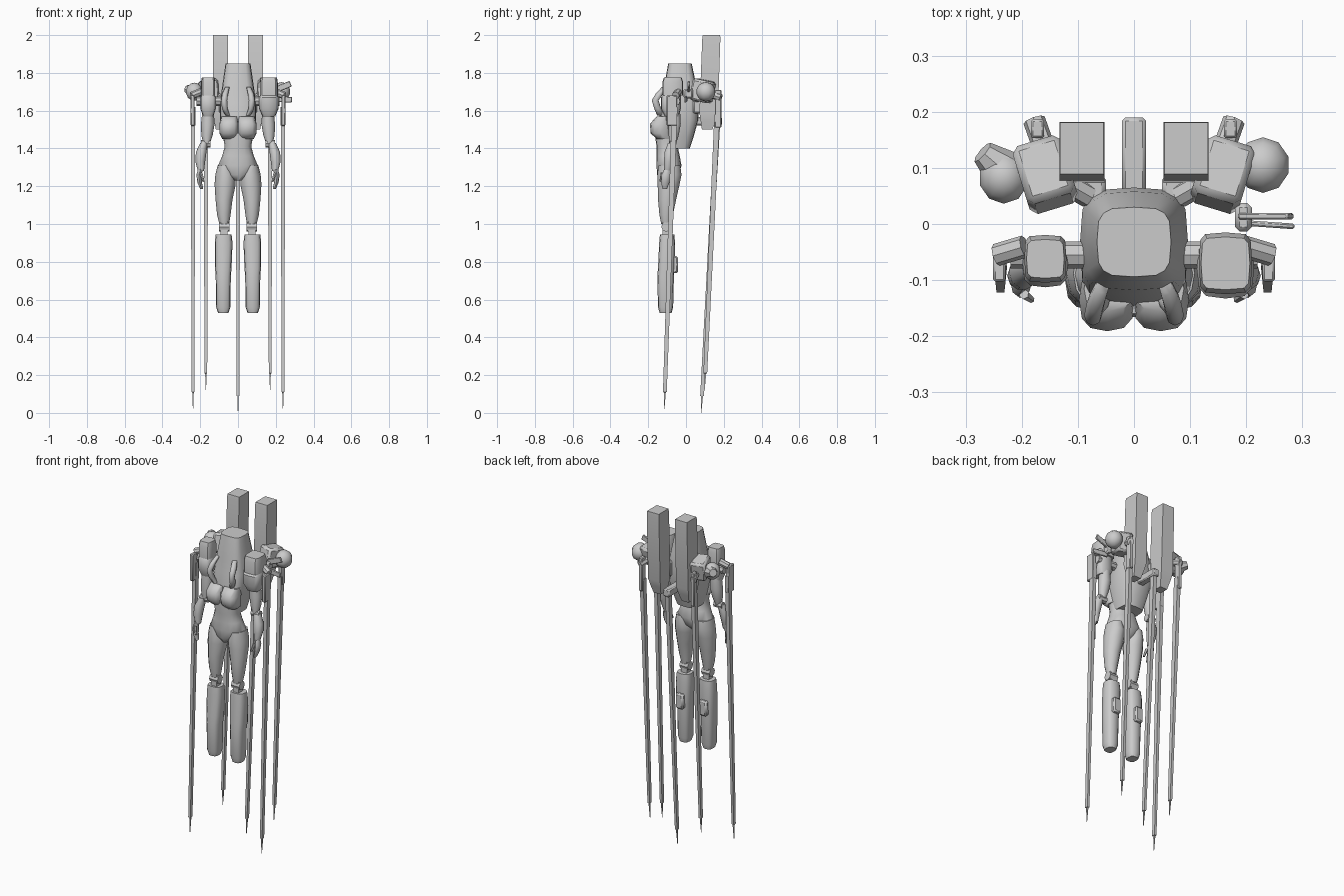
import bpy, bmesh, math
from mathutils import Vector, Matrix


def finish(name, bm, smooth=40):
    bmesh.ops.recalc_face_normals(bm, faces=bm.faces[:])
    me = bpy.data.meshes.new(name)
    bm.to_mesh(me)
    bm.free()
    ob = bpy.data.objects.new(name, me)
    bpy.context.collection.objects.link(ob)
    bpy.ops.object.select_all(action='DESELECT')
    ob.select_set(True)
    bpy.context.view_layer.objects.active = ob
    bpy.ops.object.shade_smooth_by_angle(angle=math.radians(smooth))
    return ob


def loft(name, rings, n=8, smooth=40, power=1.0):
    """Stack of horizontal sections: (x, y, z, half width, half depth)."""
    bm = bmesh.new()
    k = 1 / math.cos(math.pi / n) if n == 4 else 1.0
    off = math.pi / n if n == 4 else 0
    loops = []
    for x, y, z, hx, hy in rings:
        loop = []
        for i in range(n):
            a = 2 * math.pi * i / n + off
            c, s = math.cos(a), math.sin(a)
            c = math.copysign(abs(c) ** power, c) * k
            s = math.copysign(abs(s) ** power, s) * k
            loop.append(bm.verts.new((x + c * hx, y + s * hy, z)))
        loops.append(loop)
    for a, b in zip(loops, loops[1:]):
        for i in range(n):
            j = (i + 1) % n
            bm.faces.new((a[i], a[j], b[j], b[i]))
    bm.faces.new(loops[0])
    bm.faces.new(loops[-1])
    return finish(name, bm, smooth)


def rod(name, a, b, r1, r2=None, n=8):
    a, b = Vector(a), Vector(b)
    d = b - a
    m = Matrix.Translation((a + b) / 2) @ d.to_track_quat('Z', 'Y').to_matrix().to_4x4()
    bm = bmesh.new()
    bmesh.ops.create_cone(bm, cap_ends=True, segments=n, radius1=r1,
                          radius2=r1 if r2 is None else r2, depth=d.length, matrix=m)
    return finish(name, bm)


def box(name, c, size, rot=(0, 0, 0), bevel=0.008):
    bm = bmesh.new()
    bmesh.ops.create_cube(bm, size=1, matrix=Matrix.Diagonal((*size, 1)))
    if bevel:
        bmesh.ops.bevel(bm, geom=bm.edges[:], offset=bevel, segments=1, affect='EDGES')
    ob = finish(name, bm)
    ob.location = c
    ob.rotation_euler = [math.radians(v) for v in rot]
    return ob


def ball(name, c, r, scale=(1, 1, 1)):
    bm = bmesh.new()
    bmesh.ops.create_uvsphere(bm, u_segments=10, v_segments=7, radius=r,
                              matrix=Matrix.Translation(c) @ Matrix.Diagonal((*scale, 1)))
    return finish(name, bm)


def spike(name, x, y0, z0, y1, z1):
    ys = lambda t: y0 + (y1 - y0) * t
    f = 1 - 0.09 / (z0 - z1)
    loft(name, [(x, ys(0), z0, .012, .015), (x, ys(f), z1 + .09, .007, .010),
                (x, ys(f), z1 + .089, .004, .005), (x, y1, z1, .001, .001)], 4)


# Tall collar and torso, with the wedge at the back
loft("upper_torso", [(0, -.055, 1.40, .066, .075), (0, -.05, 1.46, .080, .090),
                     (0, -.04, 1.55, .096, .105), (0, -.03, 1.64, .096, .095),
                     (0, -.03, 1.72, .085, .088), (0, -.032, 1.85, .066, .062)],
     16, 40, .55)
# Waist and pelvis
loft("abdomen", [(0, -.10, 1.23, .018, .035), (0, -.095, 1.26, .062, .058),
                 (0, -.09, 1.31, .105, .066), (0, -.095, 1.36, .084, .062),
                 (0, -.10, 1.41, .070, .056), (0, -.10, 1.48, .082, .066),
                 (0, -.09, 1.54, .090, .070)], 16, 50, .85)
for s, side in ((-1, "left"), (1, "right")):
    # Chest plates and the bent handles above them
    loft("chest_" + side, [(s * .045, -.115, 1.45, .038, .040), (s * .048, -.135, 1.48, .050, .052),
                           (s * .048, -.135, 1.53, .050, .056), (s * .045, -.115, 1.57, .044, .040)],
         12, 50, .75)
    loft("chest_handle_" + side, [(s * .055, -.135, 1.575, .012, .018), (s * .070, -.150, 1.61, .015, .018),
                                  (s * .073, -.163, 1.655, .016, .018), (s * .068, -.140, 1.69, .016, .020),
                                  (s * .056, -.110, 1.725, .012, .018)], 8, 60)
    # Thigh, knee joint and armoured shin
    loft("thigh_" + side, [(s * .073, -.105, 1.00, .026, .026), (s * .075, -.105, 1.05, .036, .036),
                           (s * .074, -.100, 1.13, .045, .048), (s * .068, -.092, 1.21, .056, .058),
                           (s * .066, -.088, 1.26, .054, .064), (s * .070, -.088, 1.31, .038, .058)], 12, 60)
    rod("knee_pin_" + side, (s * .045, -.105, .985), (s * .100, -.105, .985), .026)
    loft("knee_link_" + side, [(s * .073, -.105, .92, .018, .02), (s * .073, -.105, 1.02, .020, .02)], 4)
    loft("shin_" + side, [(s * .078, -.108, .53, .028, .032), (s * .078, -.108, .56, .038, .040),
                          (s * .078, -.108, .72, .040, .044), (s * .078, -.104, .77, .044, .044),
                          (s * .076, -.100, .90, .047, .042), (s * .076, -.100, .945, .042, .038)],
         12, 40, .7)
    box("calf_block_" + side, (s * .078, -.062, .785), (.05, .04, .09))
    # Shoulder axle, armour and peg carrying the front spike
    rod("shoulder_axle_" + side, (s * .08, -.055, 1.65), (s * .22, -.055, 1.65), .024)
    w = .075 if s < 0 else .095
    d = .085 if s < 0 else .110
    cx = s * (.158 if s < 0 else .163)
    cy = -.062 if s < 0 else -.070
    loft("shoulder_cap_" + side, [(cx, cy, 1.68, w / 2, d / 2), (cx, cy, 1.75, w / 2, d / 2),
                                  (cx, cy, 1.775, w / 2 - .004, d / 2 - .008)], 12, 40, .4)
    loft("shoulder_guard_" + side, [(cx, cy - .005, 1.57, w * .36, d * .34), (cx, cy - .01, 1.61, w * .54, d * .48),
                                    (cx, cy - .01, 1.67, w * .54, d * .48), (cx, cy, 1.69, w * .44, d * .4)],
         12, 40, .6)
    rod("front_peg_" + side, (s * .195, -.04, 1.70), (s * .245, -.055, 1.68), .020)
    box("front_spike_mount_" + side, (s * .240, -.075, 1.60), (.022, .055, .16), (0, 0, 0), .004)
    spike("front_spike_" + side, s * .238, -.06, 1.62, -.115, .02)
    # Arm and hand
    loft("upper_arm_" + side, [(s * .166, -.070, 1.43, .018, .020), (s * .164, -.065, 1.47, .030, .028),
                               (s * .160, -.060, 1.53, .036, .034), (s * .158, -.06, 1.60, .030, .030)], 10, 60)
    rod("elbow_" + side, (s * .145, -.07, 1.425), (s * .197, -.07, 1.425), .020)
    loft("forearm_" + side, [(s * .196, -.098, 1.28, .016, .018), (s * .200, -.092, 1.33, .026, .026),
                             (s * .195, -.085, 1.38, .028, .030), (s * .180, -.074, 1.43, .020, .022)], 10, 60)
    loft("hand_" + side, [(s * .192, -.112, 1.185, .008, .012), (s * .203, -.110, 1.22, .012, .022),
                          (s * .207, -.105, 1.26, .013, .024), (s * .198, -.098, 1.29, .014, .018)], 8, 60)
    rod("thumb_" + side, (s * .196, -.125, 1.27), (s * .183, -.135, 1.225), .009, .006, 6)
    # Upright back canister and its bracket
    loft("canister_" + side, [(s * .093, .112, 1.50, .024, .028), (s * .093, .117, 1.55, .034, .040),
                              (s * .093, .120, 1.59, .040, .049), (s * .093, .134, 1.98, .040, .048),
                              (s * .093, .135, 2.00, .039, .046)], 4, 30)
    box("canister_bracket_" + side, (s * .075, .062, 1.63), (.05, .05, .09))
    # Angled rear pod with peg and spike
    box("rear_pod_" + side, (s * .158, .088, 1.705), (.09, .11, .115), (-12, 0, s * -17 + 0), .012)
    rod("rear_arm_" + side, (s * .08, .05, 1.66), (s * .15, .09, 1.69), .022)
    rod("rear_peg_" + side, (s * .155, .12, 1.69), (s * .178, .185, 1.67), .020)
    box("rear_spike_mount_" + side, (s * .172, .170, 1.61), (.024, .034, .20), (0, 0, 0), .004)
    spike("rear_spike_" + side, s * .170, .165, 1.58, .098, .12)

# Outer rear bodies: pear on one side, ball with fins on the other
ball("rear_pear", (-.232, .083, 1.70), .048, (.95, 1, 1))
rod("rear_pear_neck", (-.225, .09, 1.70), (-.270, .128, 1.715), .042, .022)
ball("rear_ball", (.230, .105, 1.70), .051, (.95, 1, 1))
box("fin_upper", (.235, .014, 1.725), (.095, .012, .032), (0, -22, 0), .003)
box("fin_lower", (.238, -.001, 1.66), (.095, .010, .030), (0, 3, -4), .003)
box("fin_root", (.195, .012, 1.69), (.03, .05, .05))
# Central tail bar and spike
box("tail_bar", (0, .115, 1.545), (.042, .150, .045), (0, 0, 0), .006)
spike("tail_spike", 0, .168, 1.56, .080, .0)
